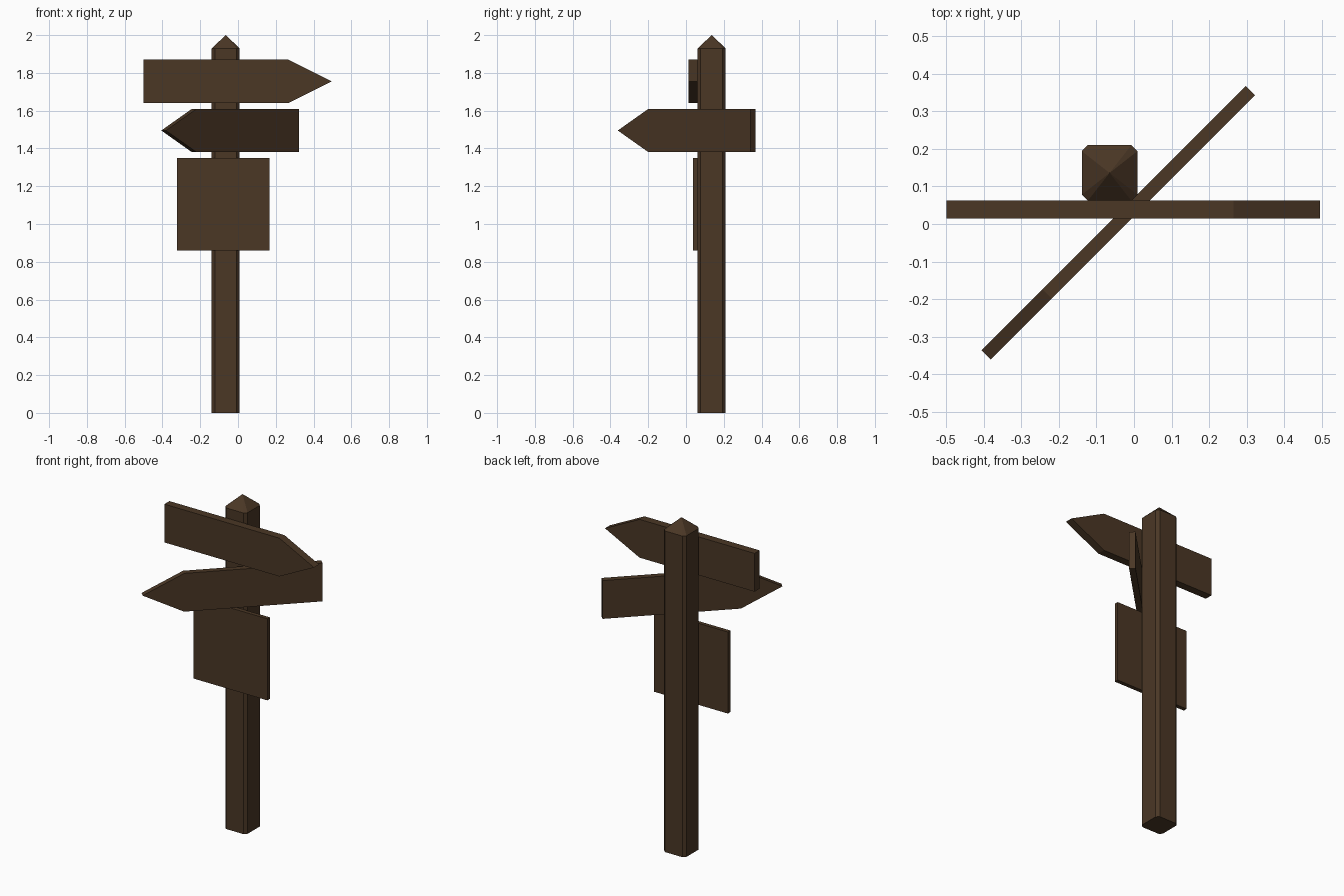
import bpy, bmesh, math
from mathutils import Matrix

if "Cube" in bpy.data.objects:
    bpy.data.objects.remove(bpy.data.objects["Cube"])

wood = bpy.data.materials.new("dark brown wood")
wood.diffuse_color = (0.069, 0.038, 0.0185, 1)
wood.use_nodes = True
wood.node_tree.nodes["Principled BSDF"].inputs["Base Color"].default_value = wood.diffuse_color


def make_object(name, bm, matrix=Matrix()):
    bmesh.ops.transform(bm, matrix=matrix, verts=bm.verts)
    bmesh.ops.recalc_face_normals(bm, faces=bm.faces)
    mesh = bpy.data.meshes.new(name)
    bm.to_mesh(mesh)
    bm.free()
    mesh.materials.append(wood)
    obj = bpy.data.objects.new(name, mesh)
    bpy.context.collection.objects.link(obj)
    return obj


def board(name, outline, thickness, centre, angle=0):
    """Flat outline in local x/z, given thickness along y, turned about z."""
    bm = bmesh.new()
    face = bm.faces.new([bm.verts.new((x, -thickness / 2, z)) for x, z in outline])
    ext = bmesh.ops.extrude_face_region(bm, geom=[face])
    moved = [v for v in ext["geom"] if isinstance(v, bmesh.types.BMVert)]
    bmesh.ops.translate(bm, verts=moved, vec=(0, thickness, 0))
    make_object(name, bm, Matrix.Translation(centre) @ Matrix.Rotation(angle, 4, "Z"))


def arrow(length, height, tip):
    """Arrow outline pointing to +x, centred on the origin."""
    l, h = length / 2, height / 2
    return [(-l, -h), (l - tip, -h), (l, 0), (l - tip, h), (-l, h)]


# Post: chamfered square column with a pointed cap
half, chamfer, shoulder, top = 0.074, 0.016, 1.93, 2.0
inner = half - chamfer
bm = bmesh.new()
section = []
for i in range(4):
    turn = Matrix.Rotation(i * math.pi / 2, 2)
    for p in ((half, -inner), (half, inner)):
        x, y = (turn[0][0] * p[0] + turn[0][1] * p[1],
                turn[1][0] * p[0] + turn[1][1] * p[1])
        section.append((x, y))
low = [bm.verts.new((x, y, 0)) for x, y in section]
high = [bm.verts.new((x, y, shoulder)) for x, y in section]
apex = bm.verts.new((0, 0, top))
bm.faces.new(low)
for i in range(8):
    j = (i + 1) % 8
    bm.faces.new((low[i], low[j], high[j], high[i]))
    bm.faces.new((high[i], high[j], apex))
make_object("post", bm, Matrix.Translation((-0.065, 0.136, 0)))

# Upper arrow board pointing right
board("upper_arrow_board", arrow(0.995, 0.23, 0.23), 0.048, (-0.002, 0.038, 1.755))

# Middle arrow board pointing to the front left
board("middle_arrow_board", arrow(0.995, 0.23, 0.23), 0.035,
      (-0.042, 0.003, 1.495), math.radians(225))

# Square notice board
s = 0.245
board("notice_board", [(-s, -s), (s, -s), (s, s), (-s, s)], 0.024, (-0.077, 0.05, 1.105))
